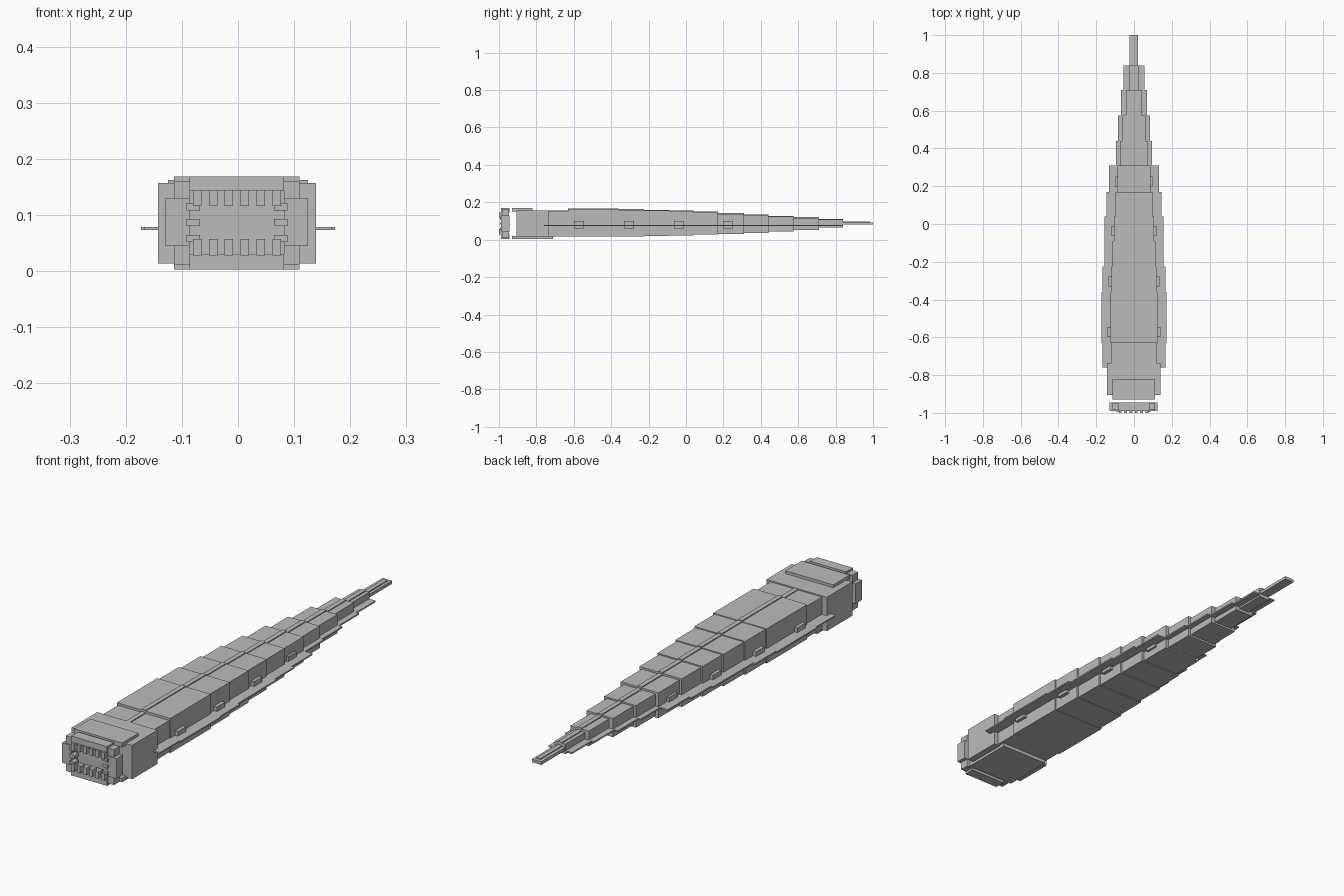
import bpy

grey = bpy.data.materials.new("grey")
grey.diffuse_color = (0.5, 0.5, 0.5, 1)


def blocks(name, boxes):
    """One object made of boxes given as (x0, x1, y0, y1, z0, z1)."""
    verts, faces = [], []
    for x0, x1, y0, y1, z0, z1 in boxes:
        n = len(verts)
        verts += [(x, y, z) for z in (z0, z1)
                  for x, y in ((x0, y0), (x1, y0), (x1, y1), (x0, y1))]
        faces += [tuple(n + i for i in f) for f in (
            (3, 2, 1, 0), (4, 5, 6, 7), (0, 1, 5, 4),
            (1, 2, 6, 5), (2, 3, 7, 6), (3, 0, 4, 7))]
    mesh = bpy.data.meshes.new(name)
    mesh.from_pydata(verts, [], faces)
    mesh.materials.append(grey)
    obj = bpy.data.objects.new(name, mesh)
    bpy.context.collection.objects.link(obj)
    return obj


CX = -0.002   # centre of the head
CZ = 0.0865   # mid height of the mouth


def sym(half, *rest):
    return (CX - half, CX + half, *rest)


# Head with a top and a longer bottom plate
blocks("head", [sym(0.141, -0.905, -0.735, 0.014, 0.157)])
blocks("head_top_plate", [sym(0.112, -0.93, -0.82, 0.15, 0.169)])
blocks("head_bottom_plate", [sym(0.112, -0.93, -0.71, 0.003, 0.02)])

# Floating mouth ring: lips, cheeks and the four corners between them
ring = [sym(0.084, -0.99, -0.945, 0.143, 0.169),
        sym(0.084, -0.99, -0.945, 0.003, 0.030)]
for s in (-1, 1):
    a, b = sorted((CX + s * 0.084, CX + s * 0.127))
    ring.append((a, b, -0.99, -0.945, 0.045, 0.129))
    a, b = sorted((CX + s * 0.084, CX + s * 0.112))
    ring.append((a, b, -0.985, -0.947, 0.129, 0.161))
    ring.append((a, b, -0.985, -0.947, 0.012, 0.045))
blocks("mouth_ring", ring)

# Teeth pointing inward along all four edges
teeth = []
for i in range(6):
    x = CX + (i - 2.5) * 0.0283
    teeth.append((x - 0.0075, x + 0.0075, -1.0, -0.97, 0.116, 0.145))
    teeth.append((x - 0.0075, x + 0.0075, -1.0, -0.97, 0.028, 0.057))
for s in (-1, 1):
    for i in (-1, 0, 1):
        z = CZ + i * 0.0285
        a, b = sorted((CX + s * 0.066, CX + s * 0.09))
        teeth.append((a, b, -0.995, -0.965, z - 0.0065, z + 0.0065))
blocks("teeth", teeth)

# Tapering body: y start, body half width, fin half width, bottom, top
SEGMENTS = [
    (-0.74, 0.120, 0.167, 0.018, 0.152),
    (-0.63, 0.125, 0.173, 0.016, 0.162),
    (-0.495, 0.125, 0.173, 0.016, 0.162),
    (-0.36, 0.119, 0.167, 0.018, 0.159),
    (-0.225, 0.113, 0.156, 0.020, 0.155),
    (-0.09, 0.106, 0.155, 0.023, 0.151),
    (0.04, 0.099, 0.145, 0.027, 0.146),
    (0.17, 0.088, 0.132, 0.031, 0.138),
    (0.31, 0.074, 0.096, 0.037, 0.130),
    (0.44, 0.062, 0.085, 0.045, 0.124),
    (0.575, 0.043, 0.068, 0.053, 0.117),
    (0.71, 0.025, 0.055, 0.065, 0.107),
]
ends = [s[0] for s in SEGMENTS[1:]] + [0.84]
body, fins, spine = [], [], []
for (y0, w, f, z0, z1), y1 in zip(SEGMENTS, ends):
    body.append((-w, w, y0, y1, z0, z1))
    for s in (-1, 1):
        a, b = sorted((s * (w - 0.01), s * f))
        fins.append((a, b, y0 - (0.02 if y0 < -0.7 else 0), y1, 0.073, 0.079))
    spine.append((-0.01, 0.01, y0, y1, z1 - 0.005, z1 + 0.004))
blocks("body_segments", body)
blocks("side_fins", fins)

# Tail tip and the raised spine strip
blocks("tail_tip", [(-0.024, 0.020, 0.83, 1.0, 0.080, 0.093)])
spine.append((-0.010, 0.008, 0.84, 0.985, 0.088, 0.097))
blocks("spine_strip", spine)

# Small studs along both flanks
studs = []
for y, w in ((-0.572, 0.139), (-0.304, 0.134), (-0.037, 0.120), (0.224, 0.098)):
    for s in (-1, 1):
        a, b = sorted((s * (w - 0.03), s * w))
        studs.append((a, b, y - 0.027, y + 0.027, 0.060, 0.099))
blocks("side_studs", studs)
